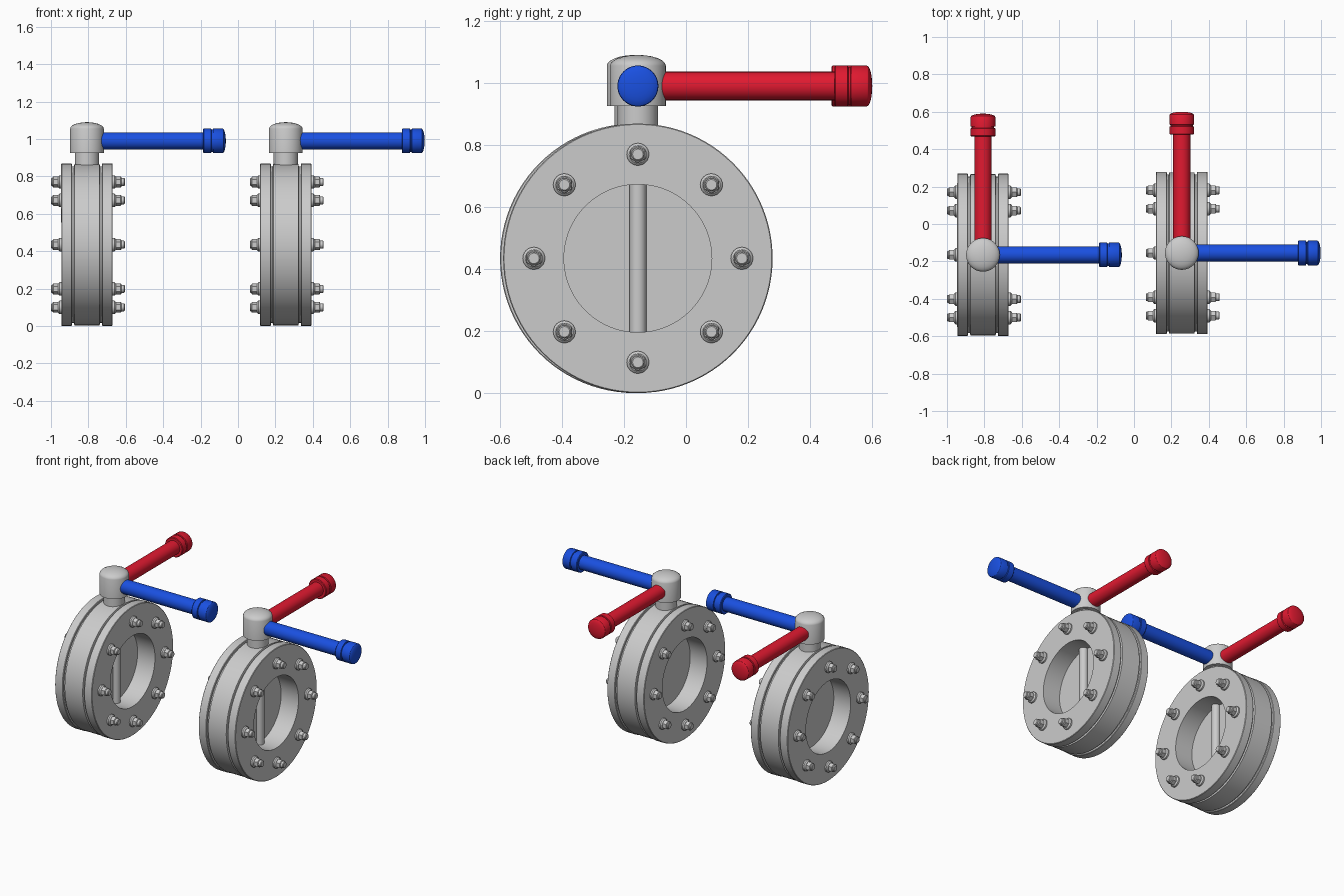
import bpy, bmesh, math
from mathutils import Matrix, Vector

if "Cube" in bpy.data.objects:
    bpy.data.objects.remove(bpy.data.objects["Cube"])

def colour(name, rgb):
    m = bpy.data.materials.new(name)
    m.diffuse_color = (*rgb, 1)
    m.use_nodes = True
    m.node_tree.nodes["Principled BSDF"].inputs["Base Color"].default_value = m.diffuse_color
    return m

RED = colour("red_paint", (0.75, 0.01, 0.03))
BLUE = colour("blue_paint", (0.01, 0.08, 0.75))

AXES = {"X": Matrix.Rotation(math.pi / 2, 4, 'Y'),
        "-X": Matrix.Rotation(-math.pi / 2, 4, 'Y'),
        "Y": Matrix.Rotation(-math.pi / 2, 4, 'X'),
        "Z": Matrix.Identity(4)}

def lathe(bm, profile, loc, axis="Z", sides=48, closed=False):
    """Revolve (radius, height) points about an axis through loc."""
    mat = Matrix.Translation(loc) @ AXES[axis]
    rings = []
    for r, h in profile:
        if r == 0:
            rings.append([bm.verts.new(mat @ Vector((0, 0, h)))] * sides)
        else:
            rings.append([bm.verts.new(mat @ Vector((r * math.cos(a), r * math.sin(a), h)))
                          for a in (2 * math.pi * i / sides for i in range(sides))])
    pairs = list(zip(rings, rings[1:]))
    if closed:
        pairs.append((rings[-1], rings[0]))
    for a, b in pairs:
        for i in range(sides):
            j = (i + 1) % sides
            bm.faces.new(list(dict.fromkeys((a[i], a[j], b[j], b[i]))))

def finish(bm, name, mat=None):
    bmesh.ops.recalc_face_normals(bm, faces=bm.faces)
    me = bpy.data.meshes.new(name)
    bm.to_mesh(me)
    bm.free()
    ob = bpy.data.objects.new(name, me)
    bpy.context.collection.objects.link(ob)
    if mat:
        me.materials.append(mat)
    bpy.ops.object.select_all(action='DESELECT')
    ob.select_set(True)
    bpy.context.view_layer.objects.active = ob
    bpy.ops.object.shade_smooth_by_angle(angle=math.radians(30))
    return ob

def part(name, profile, loc, axis="Z", mat=None, sides=48, closed=False):
    bm = bmesh.new()
    lathe(bm, profile, loc, axis, sides, closed)
    return finish(bm, name, mat)

def dome(r, base, height, n=6):
    """Shallow rounded end, from the rim to the pole."""
    return [(r * math.cos(t), base + height * math.sin(t))
            for t in (math.pi / 2 * i / n for i in range(n))] + [(0, base + height)]

R, BORE, ZC, ZH = 0.434, 0.238, 0.435, 0.99

def lever(name, loc, axis, length, mat):
    # shaft, narrow collar, groove and round-ended grip
    g = length - 0.122
    profile = [(0, 0.05), (0.046, 0.05), (0.046, g), (0.062, g), (0.066, g + 0.004),
               (0.066, g + 0.043), (0.06, g + 0.045), (0.06, g + 0.052), (0.066, g + 0.054)]
    part(name, profile + dome(0.066, length - 0.018, 0.018), loc, axis, mat)

def valve(tag, cx, cy):
    c = Vector((cx, cy, ZC))
    # body ring and two flanges separated by grooves
    half = [(R - 0.003, 0.067), (R - 0.015, 0.07), (R - 0.015, 0.08),
            (R - 0.003, 0.08), (R, 0.083), (R, 0.1345), (R - 0.003, 0.1375), (BORE, 0.1375)]
    outer = [(r, -h) for r, h in reversed(half)] + half
    part(tag + "_body", outer, c, "X", sides=96, closed=True)
    # closed disc and its stem
    part(tag + "_disc", [(0, -0.012), (BORE, -0.012), (BORE, 0.008), (0, 0.008)], c, "X", sides=96)
    part(tag + "_stem", [(0, -BORE), (0.027, -BORE), (0.027, BORE), (0, BORE)],
         c + Vector((0.016, 0, 0)), sides=32)
    # neck and domed cap
    part(tag + "_neck", [(0, 0.84), (0.065, 0.84), (0.065, 0.94), (0, 0.94)], (cx, cy, 0))
    part(tag + "_cap", [(0, 0.925), (0.09, 0.925)] + dome(0.09, 1.055, 0.035), (cx, cy, 0))
    # levers
    lever(tag + "_blue_lever", (cx, cy, ZH), "X", 0.7425, BLUE)
    lever(tag + "_red_lever", (cx, cy, ZH), "Y", 0.755, RED)
    # eight bolts with flanged hex nuts on both faces
    bm = bmesh.new()
    for i in range(8):
        a = i * math.pi / 4
        p = c + Vector((0, 0.335 * math.cos(a), 0.335 * math.sin(a)))
        for axis, end in (("X", 0.2025), ("-X", 0.1925)):
            lathe(bm, [(0, 0.135), (0.036, 0.135), (0.036, 0.147), (0.028, 0.155), (0, 0.155)],
                  p, axis, 24)
            lathe(bm, [(0, 0.15), (0.029, 0.15), (0.029, 0.18), (0.025, 0.184), (0, 0.184)],
                  p, axis, 6)
            lathe(bm, [(0, 0.18), (0.021, 0.18), (0.021, end - 0.004), (0.017, end), (0, end)],
                  p, axis, 16)
    finish(bm, tag + "_bolts")

valve("left", -0.8075, -0.165)
valve("right", 0.2555, -0.155)
